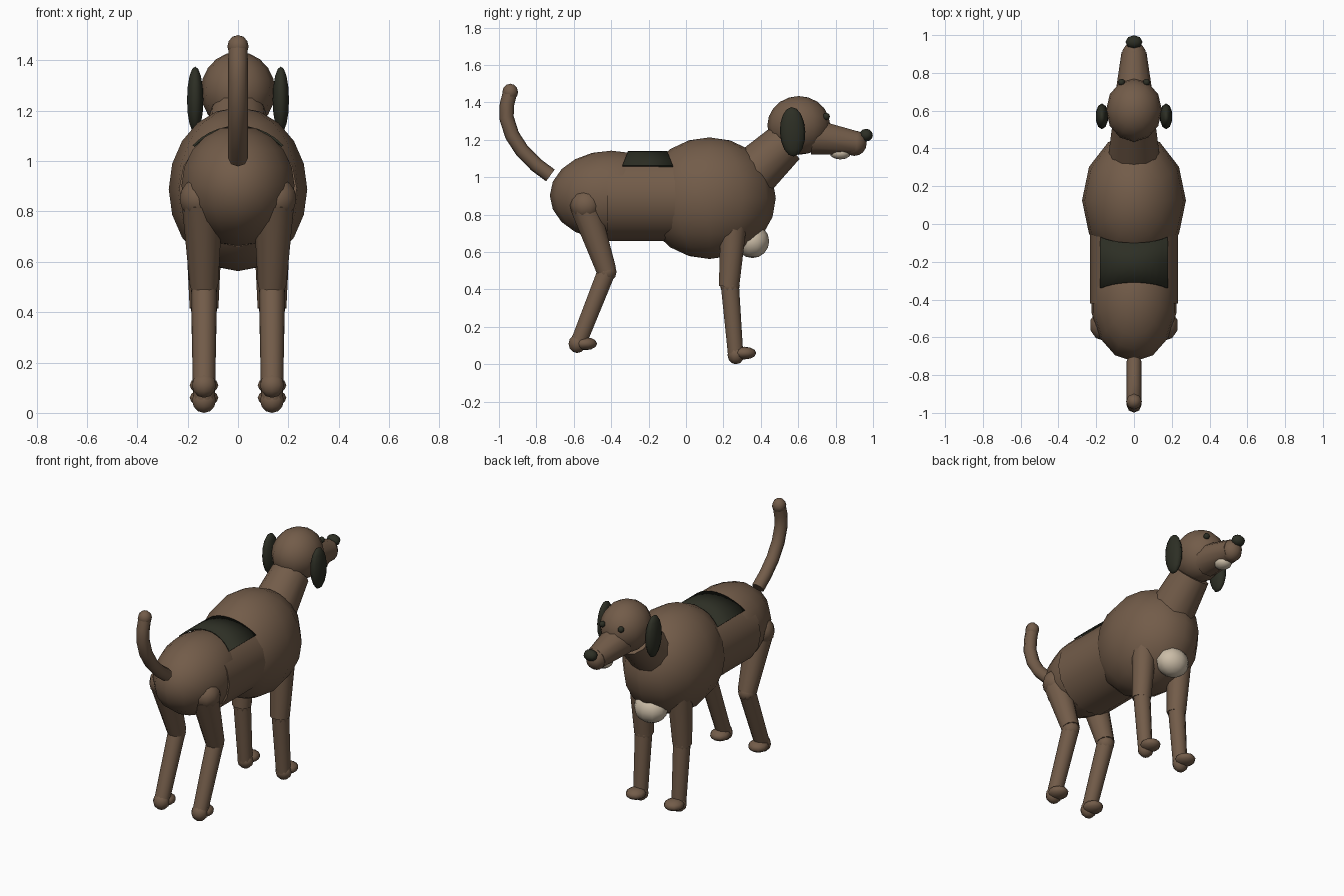
import bpy, bmesh, math
from mathutils import Vector, Matrix

if "Cube" in bpy.data.objects:
    bpy.data.objects.remove(bpy.data.objects["Cube"])


def material(name, rgb):
    m = bpy.data.materials.new(name)
    m.diffuse_color = (*rgb, 1)
    m.use_nodes = True
    m.node_tree.nodes["Principled BSDF"].inputs["Base Color"].default_value = m.diffuse_color
    return m


BROWN = material("brown fur", (0.17, 0.107, 0.067))
DARK = material("dark fur", (0.026, 0.028, 0.018))
CREAM = material("cream fur", (0.60, 0.51, 0.39))


def finish(bm, name, mat):
    bmesh.ops.recalc_face_normals(bm, faces=bm.faces)
    for f in bm.faces:
        f.smooth = len(f.verts) <= 4      # end caps stay flat
    me = bpy.data.meshes.new(name)
    bm.to_mesh(me)
    bm.free()
    me.materials.append(mat)
    ob = bpy.data.objects.new(name, me)
    bpy.context.collection.objects.link(ob)
    return ob


def ellipsoid(name, c, r, mat=BROWN, seg=12, rings=8, tilt=0, axis='Z'):
    bm = bmesh.new()
    bmesh.ops.create_uvsphere(bm, u_segments=seg, v_segments=rings, radius=1)
    if axis == 'Y':
        bm.transform(Matrix.Rotation(math.pi / 2, 4, 'X'))
    bm.transform(Matrix.Translation(c) @ Matrix.Rotation(tilt, 4, 'X') @ Matrix.Diagonal((*r, 1)))
    return finish(bm, name, mat)


def tube(name, pts, radii, mat=BROWN, seg=10):
    """Round tube through points lying in a fore-and-aft plane."""
    bm = bmesh.new()
    pts = [Vector(p) for p in pts]
    rings = []
    for i, (p, r) in enumerate(zip(pts, radii)):
        d = (pts[min(i + 1, len(pts) - 1)] - pts[max(i - 1, 0)]).normalized()
        side = (Vector((1, 0, 0)) - d * d.x).normalized()
        up = d.cross(side)
        rings.append([bm.verts.new(p + r * (math.cos(a) * side + math.sin(a) * up))
                      for a in (2 * math.pi * k / seg for k in range(seg))])
    for a, b in zip(rings, rings[1:]):
        for k in range(seg):
            bm.faces.new((a[k], a[(k + 1) % seg], b[(k + 1) % seg], b[k]))
    bm.faces.new(rings[0])
    bm.faces.new(rings[-1])
    return finish(bm, name, mat)


# torso
ellipsoid("chest", (0, 0.125, 0.888), (0.275, 0.355, 0.325), seg=12, rings=10)
tube("belly", [(0, -0.42, 0.892), (0, 0.1, 0.892)], [0.234, 0.234], seg=16)
ellipsoid("rump", (0, -0.40, 0.902), (0.23, 0.328, 0.24), seg=14, rings=10)
ellipsoid("chest_patch", (0, 0.355, 0.658), (0.105, 0.09, 0.09), CREAM, 10, 8)

# dark saddle: thin curved plate hugging the back, ends hollowed in the middle
bm = bmesh.new()
rows = []
N = 10
for i in range(N + 1):
    t = 2 * i / N - 1
    a = t * math.radians(47)
    flare = 0.03 * t * t
    row = []
    for y, top in ((-0.31 - flare, 0.246), (-0.2, 0.246), (-0.10 + flare, 0.244)):
        for r in (top, top - 0.009):
            row.append(bm.verts.new((r * math.sin(a), y, 0.895 + r * math.cos(a))))
    rows.append(row)
loop = [0, 2, 4, 5, 3, 1]
for a, b in zip(rows, rows[1:]):
    for j in range(6):
        p, q = loop[j], loop[(j + 1) % 6]
        bm.faces.new((a[p], a[q], b[q], b[p]))
for row in (rows[0], rows[-1]):
    bm.faces.new([row[j] for j in loop])
finish(bm, "saddle_patch", DARK)

# neck and head
tube("neck", [(0, 0.33, 0.995), (0, 0.53, 1.182)], [0.14, 0.114], seg=12)
ellipsoid("head", (0, 0.603, 1.277), (0.148, 0.168, 0.157), seg=12, rings=10)
tube("muzzle", [(0, 0.68, 1.215), (0, 0.91, 1.183)], [0.1, 0.066], seg=10)
ellipsoid("muzzle_tip", (0, 0.90, 1.182), (0.064, 0.066, 0.068), seg=10, rings=8)
ellipsoid("chin_patch", (0, 0.825, 1.13), (0.05, 0.058, 0.035), CREAM, 10, 6)
ellipsoid("nose", (0, 0.963, 1.225), (0.045, 0.036, 0.034), DARK, 8, 6)

# tail
tube("tail", [(0, -0.725, 1.01), (0, -0.80, 1.065), (0, -0.875, 1.14), (0, -0.93, 1.225),
              (0, -0.96, 1.32), (0, -0.957, 1.39), (0, -0.94, 1.455)],
     [0.039, 0.039, 0.039, 0.039, 0.039, 0.039, 0.038], seg=8)
ellipsoid("tail_tip", (0, -0.94, 1.455), (0.042, 0.042, 0.045), seg=8, rings=6)

# paired parts
for s, n in ((-1, "left"), (1, "right")):
    ellipsoid(n + "_ear", (s * 0.17, 0.57, 1.243), (0.034, 0.068, 0.132), DARK, 10, 8, tilt=0.04)
    ellipsoid(n + "_eye", (s * 0.066, 0.75, 1.325), (0.019, 0.019, 0.019), DARK, 8, 6)
    x = s * 0.135
    # hind leg
    ellipsoid(n + "_hip", (s * 0.155, -0.535, 0.85), (0.08, 0.085, 0.082), seg=10, rings=8)
    tube(n + "_thigh", [(s * 0.142, -0.54, 0.84), (x, -0.425, 0.5)], [0.082, 0.056])
    ellipsoid(n + "_knee", (x, -0.425, 0.495), (0.055, 0.054, 0.054), seg=10, rings=6)
    tube(n + "_shin", [(x, -0.425, 0.495), (x, -0.575, 0.115)], [0.051, 0.045])
    ellipsoid(n + "_hind_ankle", (x, -0.582, 0.11), (0.05, 0.046, 0.05), seg=10, rings=6)
    ellipsoid(n + "_hind_paw", (x, -0.54, 0.11), (0.06, 0.065, 0.035), seg=10, rings=6)
    # front leg
    tube(n + "_upper_arm", [(x, 0.255, 0.76), (x, 0.23, 0.415)], [0.074, 0.057])
    ellipsoid(n + "_elbow", (x, 0.235, 0.42), (0.055, 0.053, 0.053), seg=10, rings=6)
    tube(n + "_forearm", [(x, 0.235, 0.42), (x, 0.265, 0.055)], [0.051, 0.043])
    ellipsoid(n + "_front_ankle", (x, 0.267, 0.05), (0.05, 0.045, 0.05), seg=10, rings=6)
    ellipsoid(n + "_front_paw", (x, 0.312, 0.06), (0.06, 0.064, 0.034), seg=10, rings=6)
